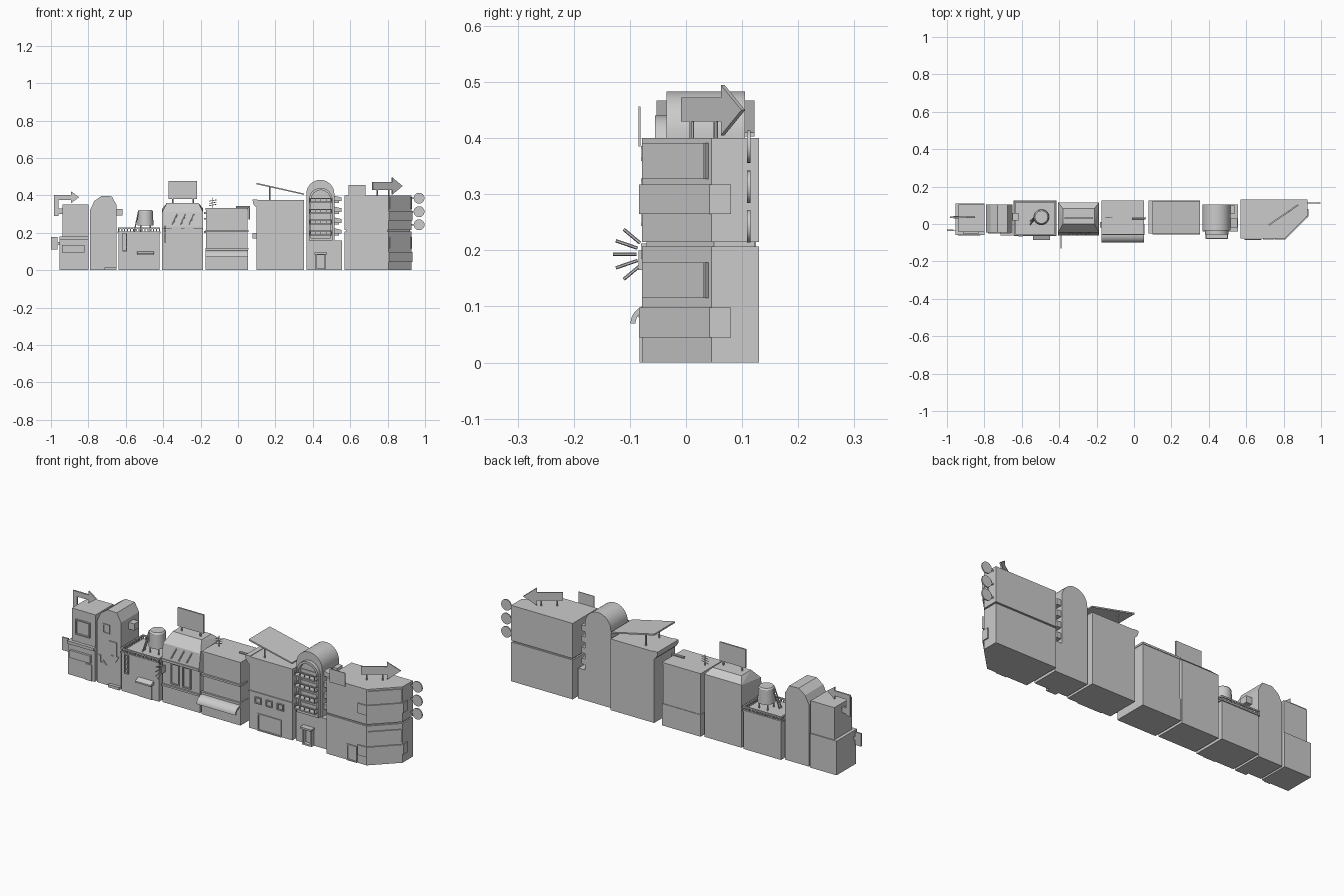
import bpy, bmesh, math
from mathutils import Vector

if "Cube" in bpy.data.objects:
    bpy.data.objects.remove(bpy.data.objects["Cube"])


def finish(name, bm):
    bmesh.ops.recalc_face_normals(bm, faces=bm.faces)
    me = bpy.data.meshes.new(name)
    bm.to_mesh(me)
    bm.free()
    ob = bpy.data.objects.new(name, me)
    bpy.context.collection.objects.link(ob)
    return ob


def to3(p, axis, t):
    return {'x': (t, p[0], p[1]), 'y': (p[0], t, p[1]), 'z': (p[0], p[1], t)}[axis]


def prism(name, pts, axis, a, b):
    bm = bmesh.new()
    r = [[bm.verts.new(to3(p, axis, t)) for p in pts] for t in (a, b)]
    bm.faces.new(r[0])
    bm.faces.new(r[1])
    n = len(pts)
    for i in range(n):
        j = (i + 1) % n
        bm.faces.new((r[0][i], r[0][j], r[1][j], r[1][i]))
    return finish(name, bm)


def box(name, x0, x1, y0, y1, z0, z1):
    return prism(name, [(x0, y0), (x1, y0), (x1, y1), (x0, y1)], 'z', z0, z1)


def ring(name, outer, inner, axis, a, b):
    bm = bmesh.new()
    r = [[bm.verts.new(to3(p, axis, t)) for p in pts] for pts in (outer, inner) for t in (a, b)]
    n = len(outer)
    for s, t in ((0, 1), (1, 3), (3, 2), (2, 0)):
        for i in range(n):
            j = (i + 1) % n
            bm.faces.new((r[s][i], r[s][j], r[t][j], r[t][i]))
    return finish(name, bm)


def frame(name, x0, x1, z0, z1, y0, y1, w=.006):
    return ring(name, [(x0, z0), (x1, z0), (x1, z1), (x0, z1)],
                [(x0 + w, z0 + w), (x1 - w, z0 + w), (x1 - w, z1 - w), (x0 + w, z1 - w)], 'y', y0, y1)


def hull(name, pts):
    bm = bmesh.new()
    for p in pts:
        bm.verts.new(p)
    bmesh.ops.convex_hull(bm, input=bm.verts)
    return finish(name, bm)


def rod(name, a, b, r, n=8, r2=None):
    a, b = Vector(a), Vector(b)
    bm = bmesh.new()
    bmesh.ops.create_cone(bm, cap_ends=True, segments=n, radius1=r, radius2=r if r2 is None else r2, depth=(b - a).length)
    bmesh.ops.transform(bm, verts=bm.verts, matrix=(b - a).to_track_quat('Z', 'Y').to_matrix().to_4x4())
    bmesh.ops.translate(bm, verts=bm.verts, vec=(a + b) / 2)
    return finish(name, bm)


def arch(x0, x1, z0, top, n=16):
    c, r = (x0 + x1) / 2, (x1 - x0) / 2
    return [(x0, z0), (x1, z0)] + [(c + r * math.cos(math.pi * i / n), top - r + r * math.sin(math.pi * i / n)) for i in range(n + 1)]


# House 1: stepped block with bent arrow sign and side sign
box("house1_base", -.955, -.80, -.05, .11, 0, .18)
box("house1_upper", -.938, -.80, -.043, .105, .18, .35)
box("house1_ledge", -.955, -.80, -.06, -.04, .165, .18)
box("house1_bay", -.94, -.82, -.062, -.04, .095, .135)
box("house1_door", -.85, -.815, -.055, -.04, 0, .085)
frame("house1_window", -.915, -.83, .22, .30, -.05, -.04)
prism("house1_arrow", [(-.985, .29), (-.96, .29), (-.96, .375), (-.893, .375), (-.893, .358), (-.85, .39),
                       (-.893, .422), (-.893, .402), (-.985, .402)], 'y', .032, .04)
box("house1_arrow_mount", -.965, -.935, .03, .042, .30, .33)
box("house1_side_sign", -1.0, -.965, -.037, -.029, .11, .178)
box("house1_sign_bracket", -.967, -.95, -.035, -.031, .135, .15)

# House 2: faceted top and arrow decals
prism("house2_body", [(-.79, 0), (-.65, 0), (-.65, .35), (-.675, .395), (-.73, .397), (-.768, .37), (-.79, .325)], 'y', -.045, .105)
prism("house2_down_arrow", [(-.718, .238), (-.673, .238), (-.673, .165), (-.66, .165), (-.682, .13), (-.706, .165),
                            (-.692, .165), (-.692, .222), (-.718, .222)], 'y', -.05, -.044)
prism("house2_side_arrow", [(-.78, .15), (-.766, .15), (-.766, .114), (-.752, .114), (-.752, .128), (-.732, .105),
                            (-.752, .09), (-.752, .1), (-.78, .1)], 'y', -.05, -.044)
frame("house2_window", -.755, -.715, .27, .32, -.05, -.044)
box("house2_vent", -.65, -.617, .018, .058, .293, .328)
box("house2_step", -.715, -.65, -.062, -.04, 0, .014)

# House 3: flat roof with railing, tank and leaning beam
box("house3_body", -.638, -.42, -.058, .12, 0, .205)
box("house3_roof_edge", -.643, -.415, -.063, .125, .2, .207)
ring("house3_rail", [(-.642, -.062), (-.416, -.062), (-.416, .124), (-.642, .124)],
     [(-.634, -.054), (-.424, -.054), (-.424, .116), (-.634, .116)], 'z', .22, .227)
for i in range(15):
    x = -.637 + i * .0155
    for y in (-.058, .12):
        box("house3_rail_post", x - .003, x + .003, y - .003, y + .003, .205, .222)
for i in range(1, 12):
    y = -.058 + i * .0148
    for x in (-.638, -.42):
        box("house3_rail_post", x - .003, x + .003, y - .003, y + .003, .205, .222)
rod("house3_tank", (-.495, .037, .24), (-.495, .037, .315), .043, 24, .04)
rod("house3_tank_lid", (-.495, .037, .315), (-.495, .037, .323), .04, 24, .034)
for dx, dy in ((1, 1), (1, -1), (-1, 1), (-1, -1)):
    rod("house3_tank_leg", (-.495 + dx * .025, .037 + dy * .025, .2), (-.495 + dx * .025, .037 + dy * .025, .245), .004)
for s in (-.008, .008):
    rod("house3_ladder_rail", (-.555, .005 + s, .205), (-.532, .03 + s, .315), .003)
for i in range(8):
    t = (i + .5) / 8
    rod("house3_ladder_rung", (-.555 + .023 * t, -.003 + .025 * t, .205 + .11 * t),
        (-.555 + .023 * t, .013 + .025 * t, .205 + .11 * t), .002, 6)
prism("house3_awning", [(-.057, .1), (-.085, .088), (-.085, .08), (-.057, .08)], 'x', -.54, -.45)
frame("house3_vertical_sign", -.618, -.594, .1, .2, -.068, -.056, .004)
for i in range(3):
    box("house3_sign_bar", -.615, -.597, -.066, -.056, .122 + i * .025, .126 + i * .025)
box("house3_door", -.53, -.46, -.062, -.056, 0, .075)

# House 4: sloped roof, billboard, fan sign
X0, X1 = -.405, -.187
hull("house4_body", [(x, y, z) for x in (X0, X1) for y, z in ((-.05, 0), (-.05, .235), (.115, 0), (.115, .33))])
hull("house4_roof", [(x, y, z) for x in (X0, X1) for y, z in ((-.058, .228), (-.045, .31), (.115, .228), (.115, .33))]
     + [(x, y, .36) for x in (-.38, -.212) for y in (0, .082)])
box("house4_cornice", X0, X1, -.062, -.04, .222, .234)
box("house4_billboard", -.371, -.22, .027, .035, .38, .478)
for x in (-.35, -.24):
    rod("house4_billboard_leg", (x, .031, .35), (x, .031, .39), .004)
for x in (-.355, -.287):
    frame("house4_window", x, x + .05, .11, .222, -.056, -.048)
box("house4_sill", X0, X1, -.058, -.045, .09, .1)
for i in range(3):
    x = -.35 + i * .045
    rod("house4_roof_stripe", (x, -.058, .245), (x + .025, -.048, .3), .003, 6)
box("house4_fan_mount", -.393, -.387, -.085, -.05, .165, .2)
for a in (-46, -23, 0, 23, 46):
    c, s = math.cos(math.radians(a)), math.sin(math.radians(a))
    rod("house4_fan_ray", (-.39, -.068 - .02 * c, .193 + .028 * s), (-.39, -.068 - .062 * c, .193 + .062 * s), .003, 6)

# House 5: two storeys, curved awning, aerial and roof pipe
box("house5_ground_floor", -.173, .053, -.055, .125, 0, .115)
box("house5_upper_floor", -.17, .05, -.05, .122, .115, .325)
box("house5_top", -.173, .053, -.055, .125, .322, .332)
for z in (.115, .21):
    box("house5_ledge", -.175, .055, -.06, .0, z - .005, z + .005)
arc = [math.radians(90 + 90 * i / 8) for i in range(9)]
prism("house5_awning", [(-.055 + .044 * math.cos(t), .07 + .036 * math.sin(t)) for t in arc]
      + [(-.055 + .035 * math.cos(t), .07 + .027 * math.sin(t)) for t in reversed(arc)], 'x', -.173, .053)
rod("house5_aerial", (-.135, .035, .33), (-.135, .035, .388), .002, 6)
for i in range(3):
    rod("house5_aerial_bar", (-.155, .035, .345 + i * .012), (-.115, .035, .352 + i * .012), .0018, 6)
for z in (.2, .27, .3):
    box("house5_bracket", -.183, -.17, -.02, .01, z, z + .01)
rod("house5_pipe", (-.01, .03, .338), (.06, .03, .338), .006)
rod("house5_pipe_drop", (.06, .03, .342), (.06, .03, .27), .005)

# House 6: flared left lip and tilted roof sheet
box("house6_body", .098, .352, -.05, .125, 0, .375)
prism("house6_lip", [(.078, .378), (.08, .36), (.088, .345), (.1, .335), (.105, .378)], 'y', -.05, .125)
prism("house6_roof_sheet", [(.1, .459), (.352, .403), (.352, .41), (.1, .467)], 'y', -.053, .122)
for y in (-.02, .09):
    rod("house6_strut", (.17, y, .37), (.17, y, .448), .004)
box("house6_band", .098, .352, -.055, -.045, .195, .2)
for i in range(3):
    frame("house6_window", .135 + i * .065, .172 + i * .065, .14, .175, -.056, -.048, .005)
frame("house6_gate", .15, .29, 0, .09, -.055, -.048)
box("house6_side_box", .078, .1, .0, .03, .17, .2)

# House 7: round-topped tower with framed balconies
prism("house7_tower", arch(.365, .515, 0, .483), 'y', -.035, .105).data.update()
ring("house7_arch_frame", arch(.38, .505, .16, .44), arch(.391, .494, .172, .428), 'y', -.055, -.03)
box("house7_base", .365, .555, -.04, .105, 0, .16)
for i in range(4):
    z = .185 + i * .058
    box("house7_balcony_floor", .382, .503, -.08, -.03, z, z + .007)
    ring("house7_balcony_rail", [(.382, -.08), (.503, -.08), (.503, -.034), (.382, -.034)],
         [(.387, -.075), (.498, -.075), (.498, -.039), (.387, -.039)], 'z', z + .022, z + .027)
    for k in range(5):
        x = .3845 + k * .029
        box("house7_balcony_post", x - .002, x + .002, -.079, -.075, z, z + .024)
    prism("house7_side_awning", [(.512, z + .04), (.553, z + .03), (.553, z + .01), (.512, z + .012)], 'y', -.02, .03)
    box("house7_side_box", .512, .54, .055, .1, z, z + .03)
frame("house7_door_frame", .415, .47, 0, .09, -.06, -.038, .008)
box("house7_door_hood", .41, .475, -.07, -.038, .085, .095)

# House 8: corner block with chamfered face
foot = [(.57, -.078), (.805, -.078), (.928, .045), (.928, .13), (.57, .13)]
prism("house8_lower", foot, 'z', 0, .207)
prism("house8_joint", [(.578, -.07), (.8, -.07), (.92, .05), (.92, .122), (.578, .122)], 'z', .205, .217)
prism("house8_upper", foot, 'z', .215, .4)
wrap = [(.755, -.077), (.755, -.084), (.808, -.084), (.934, .042), (.934, .08), (.927, .08), (.927, .045), (.805, -.077)]
for z0, z1 in ((.045, .098), (.265, .317)):
    prism("house8_corner_balcony", wrap, 'z', z0, z1)
d = Vector((.123, .123))
for z0, z1 in ((.115, .178), (.327, .391)):
    p, q = Vector((.805, -.078)) + d * .03, Vector((.805, -.078)) + d * .93
    o = Vector((.004, -.004))
    prism("house8_corner_window", [p + o, q + o, q - o, p - o], 'z', z0, z1)
    prism("house8_window_jamb", [q + o * 1.5, q + d * .03 + o * 1.5, q + d * .03 - o, q - o], 'z', z0, z1)
frame("house8_door", .69, .75, 0, .085, -.083, -.076)
box("house8_roof_sign", .592, .683, -.085, -.081, .385, .456)

# Roof arrow, set diagonally
u, n = Vector((.158, .108, 0)), Vector((-.0023, .0033, 0))
outline = [(0, .43), (.66, .43), (.66, .405), (1, .45), (.66, .495), (.66, .472), (0, .472)]
bm = bmesh.new()
sides = [[bm.verts.new(Vector((.72, -.006, z)) + u * t + n * s) for t, z in outline] for s in (-1, 1)]
for f in sides:
    bm.faces.new(f)
for i in range(7):
    j = (i + 1) % 7
    bm.faces.new((sides[0][i], sides[0][j], sides[1][j], sides[1][i]))
finish("house8_roof_arrow", bm)
for t in (.15, .55):
    p = Vector((.72, -.006, .395)) + u * t
    rod("house8_arrow_leg", p, p + Vector((0, 0, .04)), .004)

# Round side signs
for z in (.385, .313, .243):
    rod("house8_disc_sign", (.968, .109, z), (.968, .115, z), .029, 24)
    box("house8_disc_bracket", .925, .942, .11, .114, z - .004, z + .004)

# Smooth only the rounded parts
bpy.ops.object.select_all(action='DESELECT')
for ob in bpy.data.objects:
    if any(k in ob.name for k in ("tank", "tower", "arch", "awning", "disc", "pipe", "lip")):
        ob.select_set(True)
        bpy.context.view_layer.objects.active = ob
bpy.ops.object.shade_smooth_by_angle(angle=math.radians(35))
